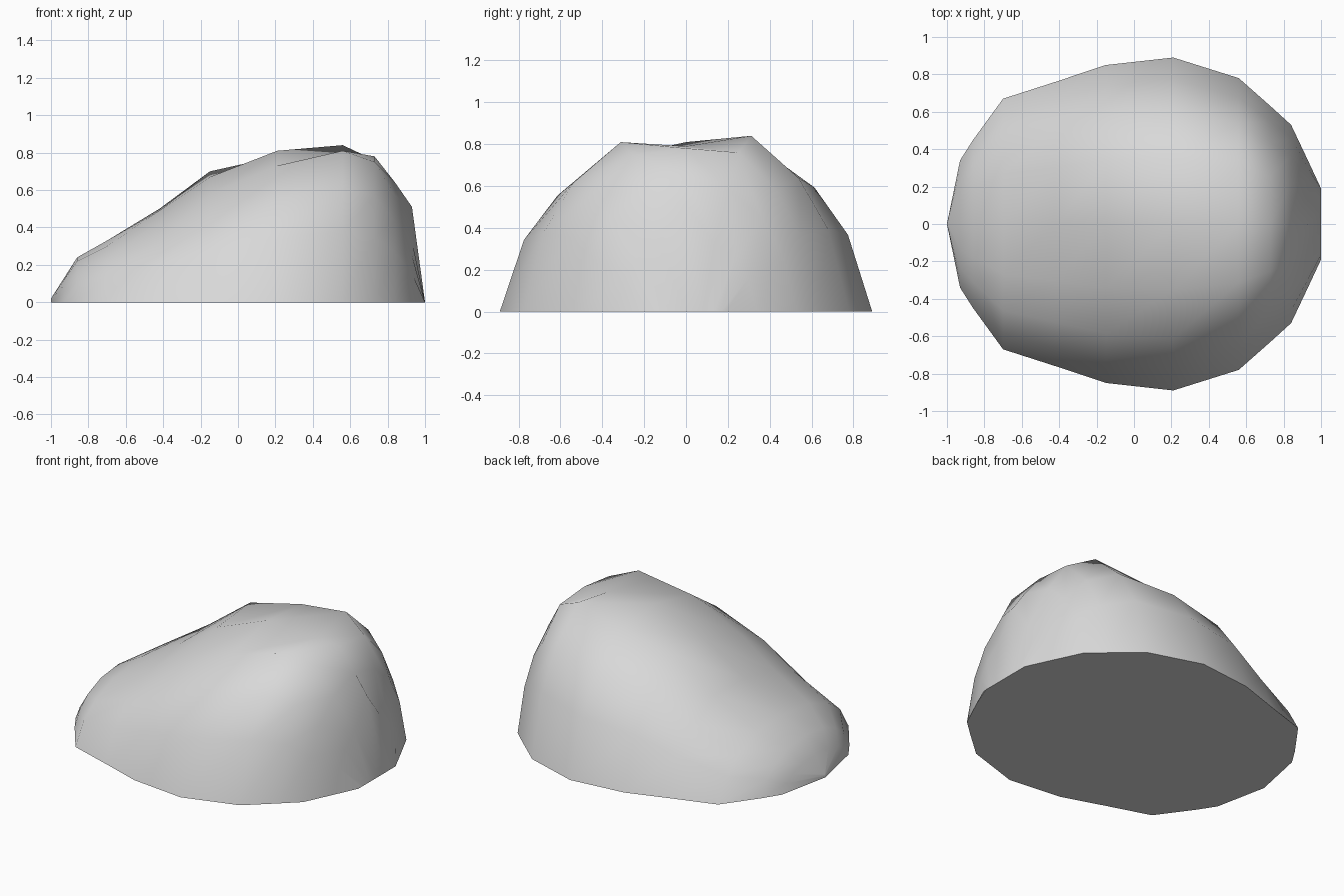
import bpy, bmesh, math

cube = bpy.data.objects.get("Cube")
if cube:
    bpy.data.objects.remove(cube, do_unlink=True)

stone = bpy.data.materials.new("stone grey")
stone.use_nodes = True
grey = (0.69, 0.69, 0.69, 1)
stone.diffuse_color = grey
stone.node_tree.nodes["Principled BSDF"].inputs["Base Color"].default_value = grey

# Cross-sections along x: position, half width, height of front, middle, back
SECTIONS = [
    (-1.0, 0.0, 0.02, 0.02, 0.02),
    (-0.93, 0.34, 0.12, 0.13, 0.12),
    (-0.86, 0.45, 0.22, 0.24, 0.22),
    (-0.70, 0.67, 0.30, 0.33, 0.32),
    (-0.42, 0.76, 0.43, 0.49, 0.50),
    (-0.15, 0.85, 0.58, 0.67, 0.70),
    (0.21, 0.89, 0.73, 0.81, 0.78),
    (0.56, 0.78, 0.81, 0.79, 0.84),
    (0.73, 0.63, 0.75, 0.78, 0.76),
    (0.84, 0.53, 0.57, 0.64, 0.58),
    (0.93, 0.34, 0.33, 0.51, 0.33),
    (1.0, 0.19, 0.0, 0.0, 0.0),
]
# Arch shape: share of the half width, share of the height
HALF_ARCH = [(1, 0), (0.87, 0.47), (0.69, 0.76), (0.4, 1.0)]


def arch(x, w, front, mid, back):
    pts = [(x, -w * t, front * s) for t, s in HALF_ARCH]
    pts.append((x, 0, mid))
    pts += [(x, w * t, back * s) for t, s in reversed(HALF_ARCH)]
    return pts


# Loft the boulder skin and close its underside
bm = bmesh.new()
rows = [[bm.verts.new(p) for p in arch(*s)] for s in SECTIONS]
for a, b in zip(rows, rows[1:]):
    for j in range(len(a) - 1):
        bm.faces.new((a[j], b[j], b[j + 1], a[j + 1]))
    bm.faces.new((a[0], a[-1], b[-1], b[0]))
bmesh.ops.remove_doubles(bm, verts=bm.verts, dist=0.004)
bmesh.ops.recalc_face_normals(bm, faces=bm.faces)

mesh = bpy.data.meshes.new("boulder")
bm.to_mesh(mesh)
bm.free()
mesh.materials.append(stone)
boulder = bpy.data.objects.new("boulder", mesh)
bpy.context.collection.objects.link(boulder)

# Smooth body with a crisp base edge
bpy.ops.object.select_all(action="DESELECT")
boulder.select_set(True)
bpy.context.view_layer.objects.active = boulder
bpy.ops.object.shade_smooth_by_angle(angle=math.radians(60))
